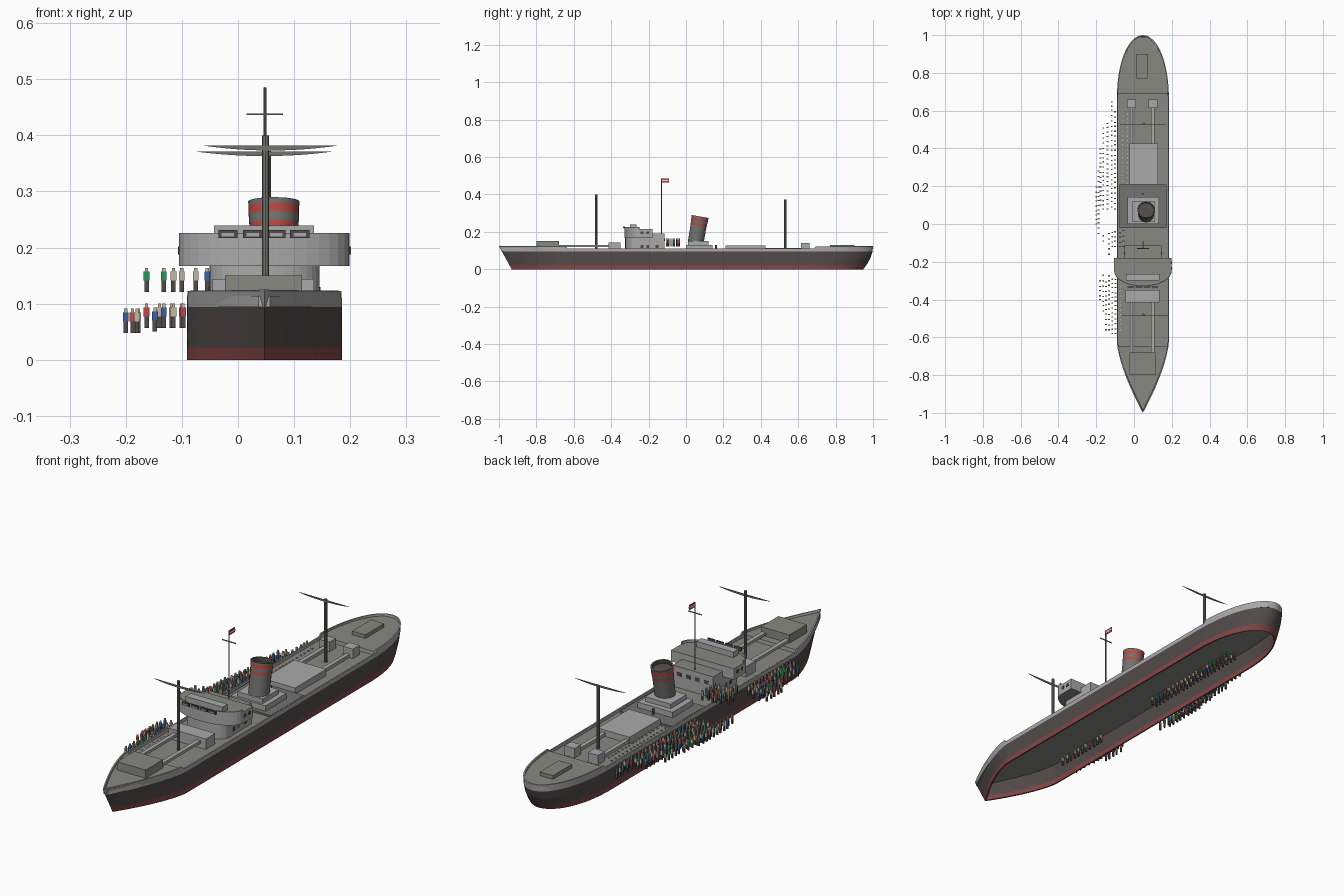
import bpy, bmesh, math, random
from mathutils import Matrix, Vector

if "Cube" in bpy.data.objects:
    bpy.data.objects.remove(bpy.data.objects["Cube"])
random.seed(4)
CX = 0.047      # ship centreline
HALF = 0.138    # half beam


def material(name, rgb):
    m = bpy.data.materials.new(name)
    m.use_nodes = True
    m.diffuse_color = (*rgb, 1)
    m.node_tree.nodes["Principled BSDF"].inputs["Base Color"].default_value = (*rgb, 1)
    return m


DARK = material("hull dark", (0.085, 0.07, 0.068))
BOOT = material("waterline red", (0.23, 0.06, 0.06))
LIGHT = material("light grey", (0.4, 0.4, 0.4))
DECK = material("deck grey", (0.25, 0.25, 0.225))
STEEL = material("steel grey", (0.17, 0.17, 0.16))
RED = material("bright red", (0.5, 0.07, 0.06))
SKIN = material("cream", (0.55, 0.48, 0.36))
BLUE = material("blue", (0.04, 0.12, 0.4))
GREEN = material("green", (0.02, 0.3, 0.1))
WHITE = material("white", (0.8, 0.8, 0.8))


def finish(name, bm, mats, normals=True):
    if normals:
        bmesh.ops.recalc_face_normals(bm, faces=bm.faces)
    me = bpy.data.meshes.new(name)
    bm.to_mesh(me)
    bm.free()
    ob = bpy.data.objects.new(name, me)
    bpy.context.collection.objects.link(ob)
    for m in mats:
        me.materials.append(m)
    return ob


def add_box(bm, x0, x1, y0, y1, z0, z1, index=0):
    mat = Matrix.Translation(((x0 + x1) / 2, (y0 + y1) / 2, (z0 + z1) / 2))
    mat = mat @ Matrix.Diagonal((x1 - x0, y1 - y0, z1 - z0, 1))
    for v in bmesh.ops.create_cube(bm, size=1, matrix=mat)["verts"]:
        for f in v.link_faces:
            f.material_index = index


def box(name, x0, x1, y0, y1, z0, z1, mat):
    bm = bmesh.new()
    add_box(bm, x0, x1, y0, y1, z0, z1)
    return finish(name, bm, [mat])


def prism(name, outline, z0, z1, side, top):
    bm = bmesh.new()
    face = bm.faces.new([bm.verts.new((x, y, z0)) for x, y in outline])
    new = bmesh.ops.extrude_face_region(bm, geom=[face])["geom"]
    bmesh.ops.translate(bm, vec=(0, 0, z1 - z0), verts=[v for v in new if isinstance(v, bmesh.types.BMVert)])
    bm.normal_update()
    for f in bm.faces:
        f.material_index = int(abs(f.normal.z) > 0.9)
    return finish(name, bm, [side, top])


def pole(name, x, y, z0, z1, r, mat):
    bm = bmesh.new()
    bmesh.ops.create_cone(bm, cap_ends=True, segments=10, radius1=r, radius2=r, depth=z1 - z0,
                          matrix=Matrix.Translation((x, y, (z0 + z1) / 2)))
    return finish(name, bm, [mat])


# Hull: plan outline lofted through paint levels, open below
def half_width(y):
    if y < -0.62:
        return HALF * (1 - min(1, (-0.62 - y) / 0.38) ** 1.5)
    if y > 0.65:
        return HALF * math.sqrt(max(0, 1 - min(1, (y - 0.65) / 0.35) ** 2.2))
    return HALF


def stations(a, b):
    ys = [-1 + 0.038 * i for i in range(10)] + [-0.645, -0.635, -0.62, -0.3, 0, 0.3, 0.65, 0.685, 0.695]
    ys += [0.65 + 0.35 * math.sin(math.radians(t)) for t in range(15, 91, 5)]
    return [a] + sorted(y for y in ys if a < y < b) + [b]


def outline(a, b, shrink=1.0):
    ys = stations(a, b)
    pts = [(half_width(y) * shrink, y) for y in ys]
    pts += [(-w, y) for w, y in reversed(pts) if w > 0.0005]
    return [(CX + w, y) for w, y in pts]


def rail_height(y):
    return 0.123 if y < -0.64 or y > 0.69 else 0.111


def rake(y, z):
    k = 1 - z / 0.123
    if y < -0.6:
        return -0.6 + (y + 0.6) * (1 - 0.17 * k)
    if y > 0.6:
        return 0.6 + (y - 0.6) * (1 - 0.13 * k * k)
    return y


bm = bmesh.new()
plan = outline(-1, 1)
rings = []
for z in (0, 0.022, 0.06, 0.094, None):
    ring = []
    for x, y in plan:
        h = rail_height(y) if z is None else z
        ring.append(bm.verts.new((x, rake(y, h), h)))
    rings.append(ring)
for k, (lo, hi) in enumerate(zip(rings, rings[1:])):
    for i in range(len(plan)):
        j = (i + 1) % len(plan)
        bm.faces.new((lo[i], lo[j], hi[j], hi[i])).material_index = (0, 1, 1, 2)[k]
hull = finish("hull", bm, [BOOT, DARK, LIGHT], normals=False)
shell = hull.modifiers.new("plating", "SOLIDIFY")
shell.thickness = 0.006
shell.offset = -1

# Decks
prism("bow_deck", outline(-0.98, -0.645, 0.97), 0.094, 0.114, LIGHT, DECK)
prism("main_deck", outline(-0.65, 0.7, 0.98), 0.094, 0.098, DECK, DECK)
prism("stern_deck", outline(0.69, 0.99, 0.97), 0.094, 0.114, LIGHT, DECK)
box("midship_deck", CX - 0.125, CX + 0.125, -0.02, 0.21, 0.097, 0.106, STEEL)

# Hatches, deck houses and cargo beams
box("bow_hatch", -0.023, 0.114, -0.8, -0.68, 0.112, 0.15, DECK)
box("fore_winch_house", -0.045, 0.135, -0.415, -0.35, 0.097, 0.144, LIGHT)
box("aft_hatch", -0.025, 0.128, 0.21, 0.425, 0.097, 0.126, LIGHT)
box("stern_hatch", 0.012, 0.075, 0.77, 0.9, 0.112, 0.13, DECK)
for side, x in (("right", -0.013), ("left", 0.1)):
    box("fore_beam_" + side, x - 0.009, x + 0.009, -0.68, -0.41, 0.118, 0.13, LIGHT)
    box("aft_beam_" + side, x - 0.009, x + 0.009, 0.42, 0.63, 0.1, 0.114, LIGHT)
    box("aft_winch_house_" + side, x - 0.024, x + 0.024, 0.615, 0.66, 0.097, 0.14, LIGHT)
pole("deck_post", CX, 0.16, 0.1, 0.13, 0.005, STEEL)


# Bridge: curved-front tiers
def curved_front(hw, back, side, front, n=18):
    arc = [math.pi * i / n for i in range(n + 1)]
    pts = [(CX + hw * math.cos(a), side - (side - front) * math.sin(a)) for a in arc]
    return [(CX + hw, back)] + pts + [(CX - hw, back)]


prism("bridge_lower_house", curved_front(0.098, -0.115, -0.27, -0.325), 0.097, 0.19, LIGHT, DECK)
prism("bridge_wings", curved_front(0.152, -0.18, -0.25, -0.33), 0.167, 0.215, LIGHT, DECK)
bm = bmesh.new()
edge = curved_front(0.152, -0.18, -0.25, -0.33)[1:-1]
for a, b in zip(edge, edge[1:]):
    bm.faces.new([bm.verts.new((p[0], p[1], z)) for p, z in ((a, 0.21), (b, 0.21), (b, 0.226), (a, 0.226))])
bmesh.ops.remove_doubles(bm, verts=bm.verts, dist=0.0001)
screen = finish("bridge_screen", bm, [LIGHT])
screen.modifiers.new("plating", "SOLIDIFY").thickness = 0.004
box("wheelhouse", -0.043, 0.135, -0.3, -0.265, 0.2, 0.239, LIGHT)
for i, x in enumerate((-0.018, 0.026, 0.068, 0.11)):
    box(f"front_window_{i}", x - 0.017, x + 0.017, -0.335, -0.33, 0.217, 0.231, DARK)
    box(f"front_window_pane_{i}", x - 0.011, x + 0.011, -0.337, -0.333, 0.22, 0.226, LIGHT)
for s in (-1, 1):
    for i, y in enumerate((-0.235, -0.205)):
        x = CX + s * 0.152
        box(f"wing_window_{s}_{i}", x - 0.002, x + 0.002, y - 0.007, y + 0.007, 0.188, 0.202, DARK)
    for i, y in enumerate((-0.235, -0.205, -0.155)):
        x = CX + s * 0.098
        box(f"house_window_{s}_{i}", x - 0.002, x + 0.002, y - 0.007, y + 0.007, 0.115, 0.13, DARK)
for i in range(4):
    x = CX - 0.066 + 0.044 * i
    box(f"rear_window_{i}", x - 0.01, x + 0.01, -0.117, -0.113, 0.15, 0.165, DARK)

# Funnel on stepped casing
box("funnel_casing", -0.035, 0.133, 0, 0.143, 0.1, 0.13, LIGHT)
box("funnel_plinth", -0.01, 0.112, 0.01, 0.12, 0.13, 0.15, LIGHT)
bm = bmesh.new()
SEG = 24
rings = []
for r, z in ((0.042, -0.015), (0.043, 0.083), (0.044, 0.094), (0.045, 0.109), (0.045, 0.125),
             (0.046, 0.134), (0.04, 0.134), (0.04, 0.118)):
    angles = [2 * math.pi * i / SEG for i in range(SEG)]
    rings.append([bm.verts.new((r * math.cos(a), r * math.sin(a), z)) for a in angles])
for k, (lo, hi) in enumerate(zip(rings, rings[1:])):
    for i in range(SEG):
        j = (i + 1) % SEG
        bm.faces.new((lo[i], lo[j], hi[j], hi[i])).material_index = (0, 1, 0, 1, 0, 0, 2)[k]
bm.faces.new(rings[-1]).material_index = 2
for f in bm.faces:
    f.smooth = abs(f.calc_center_median().z - 0.134) > 0.001 and len(f.verts) == 4
bmesh.ops.rotate(bm, cent=(0, 0, 0), matrix=Matrix.Rotation(-0.17, 3, "X"), verts=bm.verts)
bmesh.ops.translate(bm, vec=(0.064, 0.053, 0.15), verts=bm.verts)
finish("funnel", bm, [STEEL, RED, DARK], normals=False)


# Masts with thin bowed yards
def yard(name, cx, y, z, hw, drop):
    bm = bmesh.new()
    ts = [-1 + i / 6 for i in range(13)]
    low = [(cx + hw * t, y, z - drop * (1 - t * t)) for t in ts[1:-1]]
    bm.faces.new([bm.verts.new(p) for p in [(cx - hw, y, z)] + low + [(cx + hw, y, z)]])
    ob = finish(name, bm, [STEEL])
    ob.modifiers.new("plate", "SOLIDIFY").thickness = 0.003


pole("fore_mast", 0.049, -0.48, 0.097, 0.4, 0.007, STEEL)
yard("fore_yard", 0.058, -0.487, 0.382, 0.122, 0.009)
pole("aft_mast", 0.052, 0.53, 0.097, 0.372, 0.007, STEEL)
yard("aft_yard", 0.047, 0.523, 0.371, 0.121, 0.008)
pole("flag_mast", 0.048, -0.13, 0.18, 0.485, 0.0025, STEEL)
box("flag_yard", 0.015, 0.08, -0.132, -0.128, 0.436, 0.439, STEEL)
box("flag", 0.047, 0.049, -0.13, -0.09, 0.464, 0.486, RED)
box("flag_band", 0.046, 0.05, -0.13, -0.09, 0.472, 0.478, WHITE)

# Crowd: rows of standing figures (x, first y, last y, base z)
rows = [(-0.2, 0, 0.2, 0.048), (-0.188, -0.05, 0.28, 0.048), (-0.178, 0.1, 0.4, 0.048),
        (-0.163, 0.08, 0.52, 0.057), (-0.14, 0.08, 0.55, 0.057), (-0.118, 0.09, 0.66, 0.057),
        (-0.1, 0.08, 0.62, 0.057), (-0.06, 0.08, 0.6, 0.059), (-0.035, 0.08, 0.6, 0.059),
        (-0.18, -0.4, -0.3, 0.048), (-0.163, -0.46, -0.27, 0.057), (-0.148, -0.56, -0.3, 0.05),
        (-0.132, -0.56, -0.27, 0.057), (-0.115, -0.58, -0.28, 0.057), (-0.098, -0.58, -0.28, 0.057),
        (-0.072, -0.56, -0.3, 0.057), (-0.163, -0.09, -0.04, 0.121), (-0.132, -0.16, -0.03, 0.121),
        (-0.115, -0.12, -0.03, 0.121), (-0.1, -0.12, -0.03, 0.121), (-0.075, -0.12, -0.03, 0.121),
        (-0.055, -0.12, -0.03, 0.121)]
bm = bmesh.new()
for x, y0, y1, z in rows:
    y = y0
    while y <= y1:
        shirt = random.choice((1, 2, 3, 4, 4))
        add_box(bm, x - 0.004, x + 0.004, y - 0.003, y + 0.003, z, z + 0.02, 0)
        add_box(bm, x - 0.005, x + 0.005, y - 0.003, y + 0.003, z + 0.02, z + 0.036, shirt)
        add_box(bm, x - 0.003, x + 0.003, y - 0.003, y + 0.003, z + 0.036, z + 0.043, 4)
        y += random.uniform(0.02, 0.03)
finish("crowd", bm, [DARK, RED, BLUE, GREEN, SKIN])
